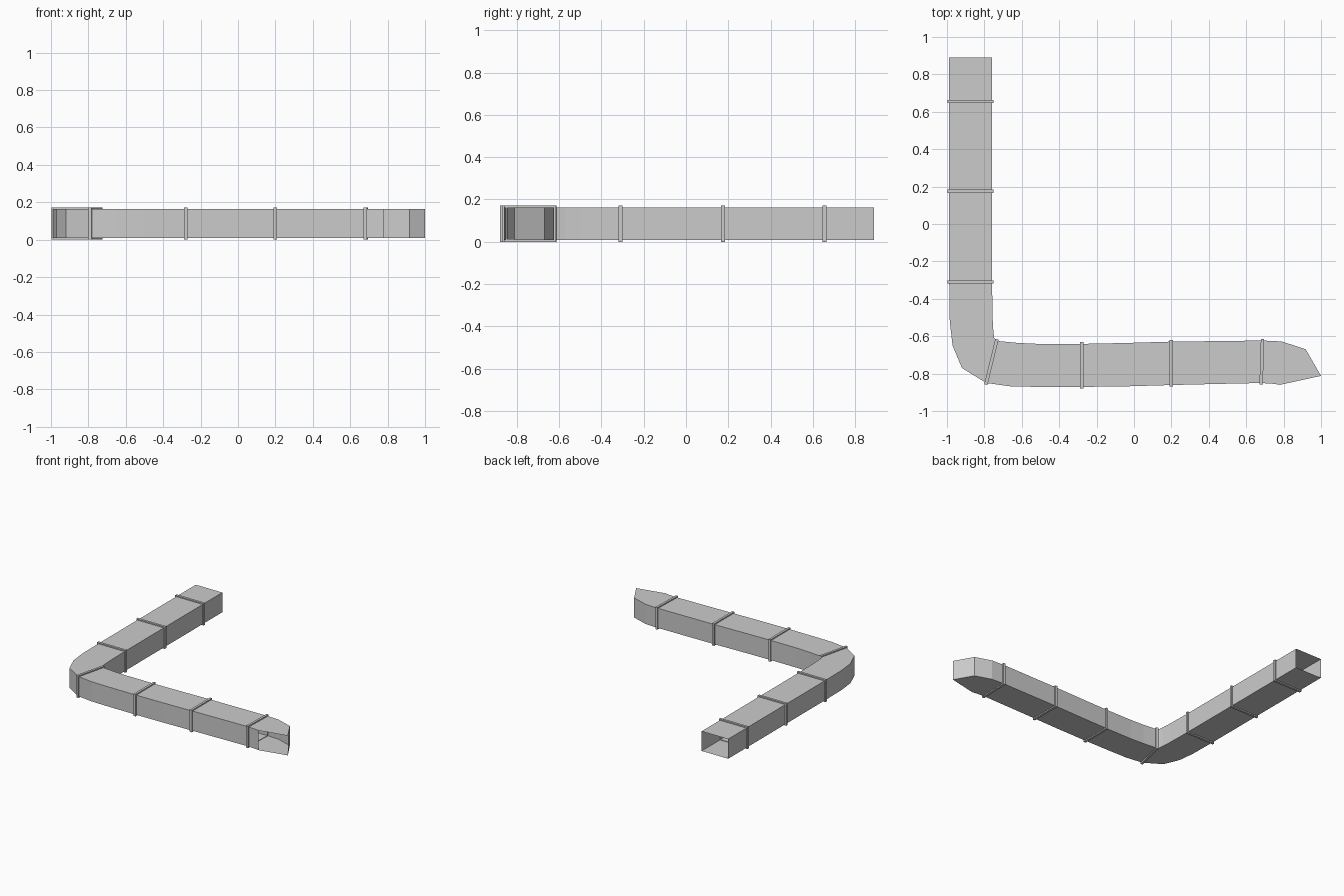
import bpy
from mathutils import Vector

if "Cube" in bpy.data.objects:
    bpy.data.objects.remove(bpy.data.objects["Cube"])

Z0, Z1 = 0.009, 0.163


def make_object(name, verts, faces):
    mesh = bpy.data.meshes.new(name)
    mesh.from_pydata(verts, [], faces)
    mesh.update()
    obj = bpy.data.objects.new(name, mesh)
    bpy.context.collection.objects.link(obj)
    return obj


def rect(a, b, grow=0.0, shift=0.0):
    """Upright rectangle spanning plan points a and b, grown outward and shifted along the run."""
    a, b = Vector(a), Vector(b)
    u = (b - a).normalized()
    n = Vector((u.y, -u.x)) * shift
    a, b = a - u * grow + n, b + u * grow + n
    return [(a.x, a.y, Z0 - grow), (b.x, b.y, Z0 - grow),
            (b.x, b.y, Z1 + grow), (a.x, a.y, Z1 + grow)]


def bridge(i, j):
    return [(i + k, i + (k + 1) % 4, j + (k + 1) % 4, j + k) for k in range(4)]


def duct(name, sections):
    """Open-ended sheet duct through successive (outer, inner) plan points."""
    verts, faces = [], []
    for s in sections:
        verts += rect(*s)
    for i in range(len(sections) - 1):
        faces += bridge(4 * i, 4 * i + 4)
    return make_object(name, verts, faces)


def flange(name, a, b, half=0.009):
    """Raised square-section collar around the duct."""
    verts = (rect(a, b, 0.009, -half) + rect(a, b, 0.009, half)
             + rect(a, b, -0.004, half) + rect(a, b, -0.004, -half))
    faces = bridge(0, 4) + bridge(4, 8) + bridge(8, 12) + bridge(12, 0)
    return make_object(name, verts, faces)


# Straight run along y
straight = [((-0.988, y), (-0.759, y)) for y in (0.89, 0.655, 0.41, 0.175, -0.07, -0.31)]

# Corner bend
corner = [straight[-1],
          ((-0.985, -0.52), (-0.756, -0.50)),
          ((-0.97, -0.65), (-0.752, -0.575)),
          ((-0.92, -0.77), (-0.747, -0.61)),
          ((-0.79, -0.85), (-0.735, -0.625))]

# Run along x
cross = [corner[-1],
         ((-0.66, -0.868), (-0.62, -0.636)),
         ((-0.51, -0.871), (-0.51, -0.641)),
         ((-0.28, -0.871), (-0.28, -0.641)),
         ((-0.04, -0.868), (-0.04, -0.636)),
         ((0.20, -0.861), (0.20, -0.629)),
         ((0.45, -0.855), (0.45, -0.626)),
         ((0.68, -0.850), (0.687, -0.623))]

# End elbow whose mouth turns towards the front
elbow = [cross[-1],
         ((0.74, -0.854), (0.79, -0.628)),
         ((0.765, -0.857), (0.918, -0.67)),
         ((0.78, -0.860), (1.0, -0.812))]

duct("straight_duct", straight)
duct("corner_duct", corner)
duct("cross_duct", cross)
duct("end_elbow", elbow)

# Joint collars
joints = [straight[1], straight[3], straight[5], cross[0], cross[3], cross[5], cross[7]]
for i, (a, b) in enumerate(joints):
    flange(f"joint_flange_{i + 1}", a, b)
